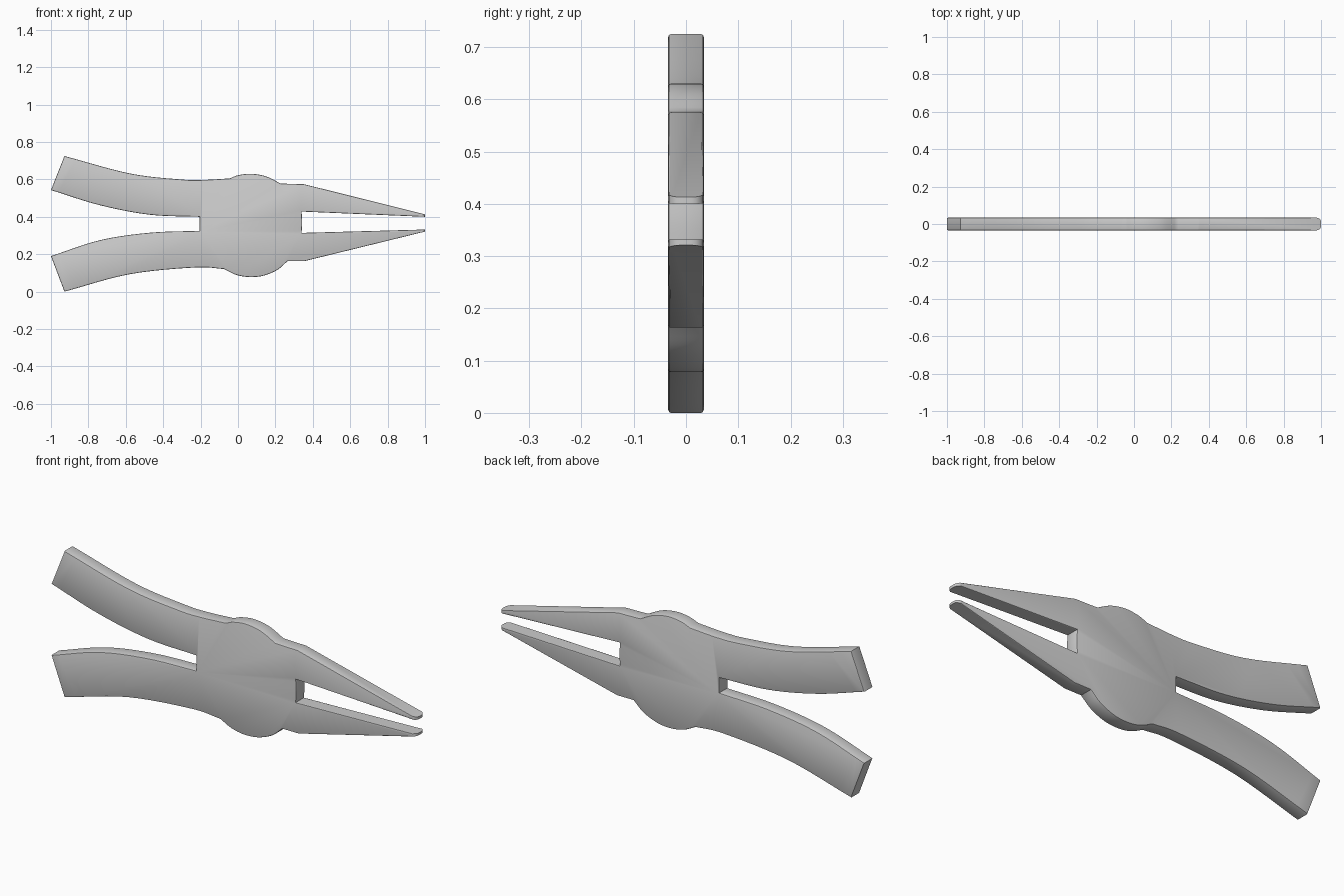
import bpy, bmesh
from mathutils import Vector

if "Cube" in bpy.data.objects:
    bpy.data.objects.remove(bpy.data.objects["Cube"])

HALF = 0.034   # half thickness of the plate


def smooth_run(points, steps=6):
    """Catmull-Rom samples through a run of (x, z) points, last one excluded."""
    p = [Vector(q) for q in points]
    if len(p) == 2:
        return [p[0]]
    p = [2 * p[0] - p[1]] + p + [2 * p[-1] - p[-2]]
    out = []
    for a, b, c, d in zip(p, p[1:], p[2:], p[3:]):
        for i in range(steps):
            t = i / steps
            out.append(0.5 * (2 * b + (c - a) * t + (2 * a - 5 * b + 4 * c - d) * t * t
                              + (3 * b - a - 3 * c + d) * t ** 3))
    return out


# Silhouette in sharp-cornered runs, going round from the upper handle end
runs = [
    # upper handle, outer edge
    [(-0.928, 0.725), (-0.58, 0.632), (-0.31, 0.600), (-0.19, 0.597), (-0.045, 0.605)],
    # upper side of pivot boss
    [(-0.045, 0.605), (0.0, 0.622), (0.07, 0.630), (0.15, 0.616), (0.228, 0.578)],
    # upper jaw
    [(0.228, 0.578), (0.285, 0.576), (0.35, 0.575)],
    [(0.35, 0.575), (1.0, 0.413)],
    [(1.0, 0.413), (1.0, 0.400)],
    [(1.0, 0.400), (0.34, 0.428)],
    # jaw slot end
    [(0.34, 0.428), (0.343, 0.37), (0.34, 0.314)],
    # lower jaw
    [(0.34, 0.314), (1.0, 0.332)],
    [(1.0, 0.332), (1.0, 0.321)],
    [(1.0, 0.321), (0.355, 0.163)],
    [(0.355, 0.163), (0.265, 0.163)],
    # lower side of pivot boss
    [(0.265, 0.163), (0.21, 0.116), (0.135, 0.085), (0.06, 0.078), (-0.01, 0.090), (-0.075, 0.121)],
    # lower handle
    [(-0.075, 0.121), (-0.23, 0.129), (-0.58, 0.093), (-0.928, 0.0)],
    [(-0.928, 0.0), (-1.0, 0.190)],
    [(-1.0, 0.190), (-0.738, 0.275), (-0.47, 0.315), (-0.205, 0.325)],
    # handle slot end
    [(-0.205, 0.325), (-0.205, 0.400)],
    # upper handle, inner edge
    [(-0.205, 0.400), (-0.47, 0.411), (-0.738, 0.462), (-1.0, 0.543)],
    [(-1.0, 0.543), (-0.928, 0.725)],
]
outline = [v for r in runs for v in smooth_run(r)]

# Extrude the silhouette into a plate
bm = bmesh.new()
front = bm.faces.new([bm.verts.new((v.x, -HALF, v.y)) for v in outline])
ext = bmesh.ops.extrude_face_region(bm, geom=[front], use_keep_orig=True)
back = [g for g in ext["geom"] if isinstance(g, bmesh.types.BMVert)]
bmesh.ops.translate(bm, verts=back, vec=(0, 2 * HALF, 0))
bmesh.ops.recalc_face_normals(bm, faces=bm.faces)

# Round the jaw tips across the thickness
tips = [e for e in bm.edges if all(v.co.x > 0.999 for v in e.verts)
        and abs(e.verts[0].co.y - e.verts[1].co.y) < 1e-5]
bmesh.ops.bevel(bm, geom=tips, offset=0.024, segments=4, profile=0.5,
                affect='EDGES', clamp_overlap=False)

# Soften the rim of both flat faces
bm.normal_update()
rim = [e for e in bm.edges if len(e.link_faces) == 2
       and sum(abs(f.normal.y) > 0.999 for f in e.link_faces) == 1
       and any(abs(f.normal.y) < 0.1 for f in e.link_faces)]
bmesh.ops.bevel(bm, geom=rim, offset=0.005, segments=2, profile=0.5,
                affect='EDGES', clamp_overlap=False)

mesh = bpy.data.meshes.new("pliers_body")
bm.to_mesh(mesh)
bm.free()
body = bpy.data.objects.new("pliers_body", mesh)
bpy.context.collection.objects.link(body)
bpy.context.view_layer.objects.active = body
body.select_set(True)
bpy.ops.object.shade_smooth_by_angle()
